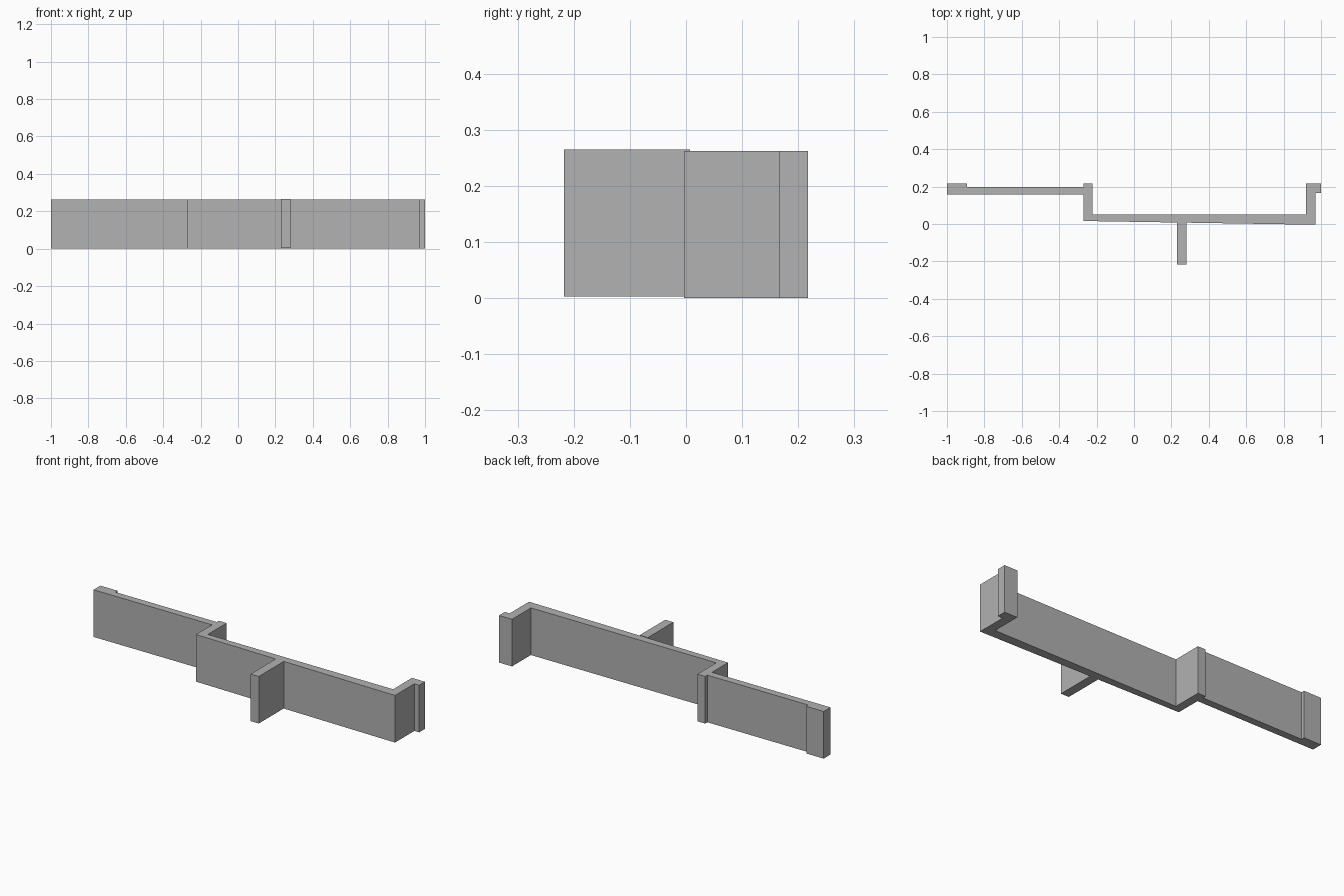
import bpy
import bmesh

cube = bpy.data.objects.get("Cube")
if cube:
    bpy.data.objects.remove(cube, do_unlink=True)

grey = bpy.data.materials.new("wall_grey")
grey.use_nodes = True
color = (0.445, 0.445, 0.445, 1)
grey.diffuse_color = color
grey.node_tree.nodes["Principled BSDF"].inputs["Base Color"].default_value = color


def extrude_plan(name, plan, bottom, top):
    """Raise a floor plan outline into a solid wall."""
    bm = bmesh.new()
    base = bm.faces.new([bm.verts.new((x, y, bottom)) for x, y in plan])
    result = bmesh.ops.extrude_face_region(bm, geom=[base])
    raised = [v for v in result["geom"] if isinstance(v, bmesh.types.BMVert)]
    bmesh.ops.translate(bm, verts=raised, vec=(0, 0, top - bottom))
    bmesh.ops.recalc_face_normals(bm, faces=bm.faces)
    mesh = bpy.data.meshes.new(name)
    bm.to_mesh(mesh)
    bm.free()
    mesh.materials.append(grey)
    obj = bpy.data.objects.new(name, mesh)
    bpy.context.collection.objects.link(obj)
    return obj


BACK = 0.217

# Stepped wall: front outline from left to right, then back outline returning
stepped_plan = [
    (-1, 0.157), (-0.27, 0.157),            # recessed wall front
    (-0.27, 0.016), (0.97, -0.004),         # step and slightly skewed long wall
    (0.97, 0.166), (1, 0.166), (1, BACK),   # return and its end cap
    (0.92, BACK), (0.92, 0.051),            # inside of return
    (-0.222, 0.051), (-0.222, BACK),        # back of long wall and step
    (-0.27, BACK), (-0.27, 0.198),          # step shoulder
    (-0.893, 0.198), (-0.893, BACK), (-1, BACK),  # end pad
]
extrude_plan("stepped_wall", stepped_plan, 0, 0.2625)

# Partition projecting forward from the long wall
partition_plan = [(0.23, -BACK), (0.28, -BACK), (0.28, 0.007), (0.23, 0.007)]
extrude_plan("partition_wall", partition_plan, 0.003, 0.265)
